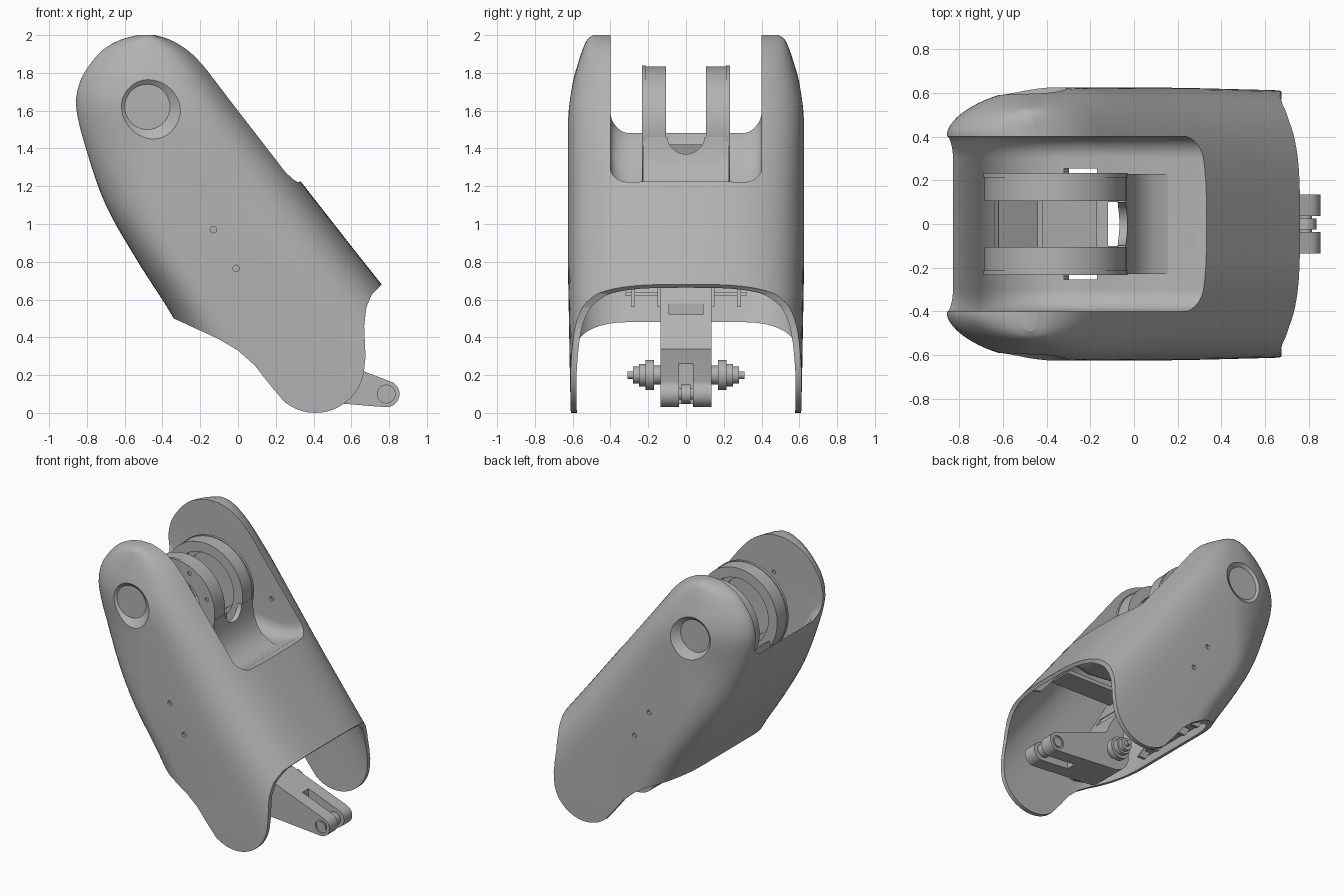
import bpy, bmesh, math
from mathutils import Vector

if "Cube" in bpy.data.objects:
    bpy.data.objects.remove(bpy.data.objects["Cube"], do_unlink=True)

grey = bpy.data.materials.new("plain grey")
grey.use_nodes = True
grey.diffuse_color = (0.45, 0.45, 0.45, 1)
grey.node_tree.nodes["Principled BSDF"].inputs["Base Color"].default_value = (0.45, 0.45, 0.45, 1)


def loft(name, rings):
    """Skin a stack of equal rings and cap both ends."""
    bm = bmesh.new()
    vs = [[bm.verts.new(p) for p in ring] for ring in rings]
    n = len(rings[0])
    for a, b in zip(vs, vs[1:]):
        for i in range(n):
            bm.faces.new((a[i], a[(i + 1) % n], b[(i + 1) % n], b[i]))
    bm.faces.new(vs[0])
    bm.faces.new(vs[-1])
    bmesh.ops.recalc_face_normals(bm, faces=bm.faces)
    me = bpy.data.meshes.new(name)
    bm.to_mesh(me)
    bm.free()
    me.materials.append(grey)
    ob = bpy.data.objects.new(name, me)
    bpy.context.collection.objects.link(ob)
    return ob


def prism(name, pts, y0, y1):
    return loft(name, [[(x, y, z) for x, z in pts] for y in (y0, y1)])


def box(name, x0, x1, y0, y1, z0, z1):
    return prism(name, [(x0, z0), (x1, z0), (x1, z1), (x0, z1)], y0, y1)


def arc(cx, cz, r, a0=0, a1=360, n=48):
    steps = n if abs(a1 - a0) == 360 else n + 1
    angs = [math.radians(a0 + (a1 - a0) * i / n) for i in range(steps)]
    return [(cx + r * math.cos(a), cz + r * math.sin(a)) for a in angs]


def rod(name, x, z, steps, n=40):
    """Turned part along y from (y, radius) steps."""
    return loft(name, [[(px, y, pz) for px, pz in arc(x, z, r, n=n)] for y, r in steps])


def activate(ob):
    bpy.ops.object.select_all(action='DESELECT')
    ob.select_set(True)
    bpy.context.view_layer.objects.active = ob


def cut(ob, cutter):
    m = ob.modifiers.new("cut", 'BOOLEAN')
    m.operation, m.solver, m.object = 'DIFFERENCE', 'EXACT', cutter
    activate(ob)
    bpy.ops.object.modifier_apply(modifier=m.name)
    bpy.data.objects.remove(cutter, do_unlink=True)


def tube(name, x, z, r_in, r_out, y0, y1):
    ob = rod(name, x, z, [(y0, r_out), (y1, r_out)], 64)
    cut(ob, rod("bore", x, z, [(y0 - .1, r_in), (y1 + .1, r_in)], 64))
    return ob


# Shell: height, back edge, front edge, half width
TABLE = [(-.2, .03, 1.46, .6), (0, -.08, 1.30, .61), (.5, -.34, .905, .62),
         (.8, -.53, .665, .625), (1.1, -.7, .43, .625), (1.4, -.805, .195, .625),
         (1.62, -.857, .02, .622), (1.75, -.838, -.08, .6), (1.85, -.78, -.16, .572),
         (1.93, -.705, -.25, .545), (1.98, -.61, -.35, .52), (2, -.53, -.43, .49)]


def profile(z):
    i = max(k for k in range(len(TABLE) - 1) if TABLE[k][0] <= z + 1e-6)

    def slope(k):
        a, b = TABLE[max(k - 1, 0)], TABLE[min(k + 1, len(TABLE) - 1)]
        return (Vector(b) - Vector(a)) / (b[0] - a[0])
    p, q = Vector(TABLE[i]), Vector(TABLE[i + 1])
    h = q[0] - p[0]
    t = (z - p[0]) / h
    return (p * (2*t**3 - 3*t**2 + 1) + q * (3*t**2 - 2*t**3)
            + slope(i) * h * (t**3 - 2*t**2 + t) + slope(i + 1) * h * (t**3 - t**2))


def section(z, inset):
    """Bulging front, straight sides, flat back with long soft corners."""
    _, back, front, w = profile(z)
    c, a, w, back = (back + front) / 2, (front - back) / 2 - inset, w - inset, back + inset
    u = min(1, max(0, (z - .8) / .7))
    u = u * u * (3 - 2 * u)
    flat, e = .3 + .11 * u, 2 / (2.2 - .5 * u)
    length = min(.25 + .2 * u, a * .95)
    ring = []
    for i in range(41):
        t = math.pi * (i / 40 - .5)
        s = math.sin(t)
        ring.append((c + a * abs(math.cos(t)) ** .62, w * math.copysign(abs(s) ** .62, s), z))
    corner = []
    for i in range(15):
        t = math.pi / 2 * i / 14
        corner.append((back + length * (1 - math.sin(t) ** e),
                       flat + (w - flat) * abs(math.cos(t)) ** e, z))
    return ring + corner + [(x, -y, h) for x, y, h in reversed(corner)]


def body(name, z0, z1, inset):
    heights = [z0 + (z1 - z0) * math.sin(math.pi / 2 * i / 44) for i in range(45)]
    return loft(name, [section(z, inset) for z in heights])


def slot(half, drop):
    """Cutter for the space between the ears, with a dished, filleted floor."""
    floor = [(.8, 1.23), (.33, 1.225), (.27, 1.21), (.2, 1.17), (.08, 1.14)]
    floor += arc(-.36, 1.51, .4, -60, -150, 16) + [(-.78, 1.44), (-.84, 1.49), (-1.2, 1.5)]
    rings, r = [], .1
    ys = [half - r * (1 - math.sin(math.pi / 2 * k / 8)) for k in range(9)]
    for y in [-v for v in reversed(ys)] + ys:
        d = max(0, abs(y) - (half - r))
        lift = r - math.sqrt(max(0, r * r - d * d)) - drop
        rings.append([(x, y, z + lift) for x, z in floor] + [(-1.2, y, 2.4), (.8, y, 2.4)])
    return loft("slot_cutter", rings)


shell = body("shell", -.1, 2, 0)
cavity = body("cavity", -.2, 1.42, .032)
cut(cavity, slot(.435, .032))
cut(shell, cavity)
cut(shell, slot(.4, 0))
lower_edge = [(1.8, .68), (.76, .68), (.71, .63), (.68, .56), (.668, .46), (.675, .3)]
lower_edge += arc(.41, .26, .26, -5, -130, 16)
lower_edge += [(.16, .16), (.09, .25), (0, .33), (-.1, .39), (-.34, .5), (-1.5, .5)]
cut(shell, prism("lower_cutter", lower_edge + [(-1.5, -1), (1.8, -1)], -1, 1))
cut(shell, box("floor_opening", -.32, -.17, -.255, .255, 1, 1.3))
cut(shell, box("drain_opening", -.12, -.02, -.1, .1, 1, 1.3))
for s in (-1, 1):
    cut(shell, rod("dimple", -.48, 1.62, [(s * .578, .12), (s * .67, .24)]))
    for x, z in ((-.13, .97), (-.01, .765)):
        cut(shell, rod("pin_hole", x, z, [(s * .606, .017), (s * .7, .017)], 16))
    for x, z in ((-.45, 1.72), (0, 1.4)):
        cut(shell, rod("inner_hole", x, z, [(s * .38, .015), (s * .415, .015)], 16))

# Pivot rings with drilled flanges
CX, CZ = -.36, 1.51
for s, side in ((1, "left"), (-1, "right")):
    tube(side + "_ring", CX, CZ, .25, .325, *sorted((s * .105, s * .215)))
    flange = tube(side + "_ring_flange", CX, CZ, .21, .33, *sorted((s * .213, s * .233)))
    for x, z in arc(CX, CZ, .28, 20, 380, 8):
        cut(flange, rod("flange_hole", x, z, [(s * .222, .015), (s * .25, .015)], 12))

# Notched ramp that rises from the slot floor to the rings
ramp = prism("ramp", [(.17, 1.155), (.1, 1.175), (.04, 1.215), (0, 1.27), (-.025, 1.34), (-.035, 1.4),
                      (-.038, 1.46), (-.075, 1.46), (-.072, 1.4), (-.06, 1.33), (-.035, 1.26),
                      (0, 1.2), (.06, 1.15), (.1, 1.13), (.17, 1.13)], -.228, .228)
notch = rod("notch", 0, 0, [(-.3, .1), (.3, .1)])
notch.rotation_euler.z = math.pi / 2
notch.location = (-.05, 0, 1.47)
bpy.context.view_layer.update()
cut(ramp, notch)
prism("center_block", [(-.42, 1.2), (-.17, 1.2), (-.17, 1.36), (-.42, 1.42)], -.11, .11)
prism("back_web", [(-.64, 1.26), (-.44, 1.18), (-.44, 1.23), (-.62, 1.36)], -.11, .11)

# Link arm with a forked tip
AX, AZ, TX, TZ = .3, .21, .785, .1
arm = prism("link_arm", arc(AX, AZ, .14, 72, 262, 24) + arc(TX, TZ, .07, -98, 72, 24), -.135, .135)
cut(arm, box("fork_slot", .56, 1, -.036, .036, -.1, .4))
for s in (-1, 1):
    cut(arm, rod("bushing_seat", TX, TZ, [(s * .125, .047), (s * .2, .047)]))
    rod("bushing", TX, TZ, [(s * .05, .034), (s * .132, .034)])
    rod("axle", AX, .2, [(s * y, r) for y, r in (
        (.1, .05), (.17, .05), (.17, .08), (.215, .08), (.215, .06), (.25, .06),
        (.25, .045), (.28, .045), (.28, .02), (.31, .02))])
rod("fork_roller", TX, TZ, [(-.06, .03), (-.025, .03), (-.025, .05), (.025, .05), (.025, .03), (.06, .03)])

# Strut leaning back from the arm, with a recessed face and a bracket to the front wall
strut = prism("strut", [(.2, .25), (.38, .28), (.33, .4), (.11, .78), (.02, .78), (.2, .42)], -.135, .135)
cut(strut, box("strut_recess", .22, .5, -.09, .09, .52, .58))
prism("strut_bracket", [(.06, .72), (.66, .71), (.64, .74), (.06, .75)], -.085, .085)

# Stiffening ribs inside the back and front walls
for y in (-.28, -.14, .14, .28):
    prism("back_rib", [(-.33, .56), (-.27, .56), (-.6, 1.1), (-.68, 1.1)], y - .01, y + .01)
for z in (.62, .78, .94):
    x = profile(z)[1] + .02
    prism("cross_rib", [(x, z), (x + .07, z), (x + .06, z + .02), (x - .01, z + .02)], -.32, .32)
for y in (-.32, .32):
    prism("front_rib", [(.66, .75), (.56, .78), (.26, 1.14), (.35, 1.14)], y - .01, y + .01)

# Smooth shading that keeps creases sharp
for ob in bpy.context.scene.objects:
    if ob.type == 'MESH':
        activate(ob)
        bpy.ops.object.shade_smooth_by_angle(angle=math.radians(32))
